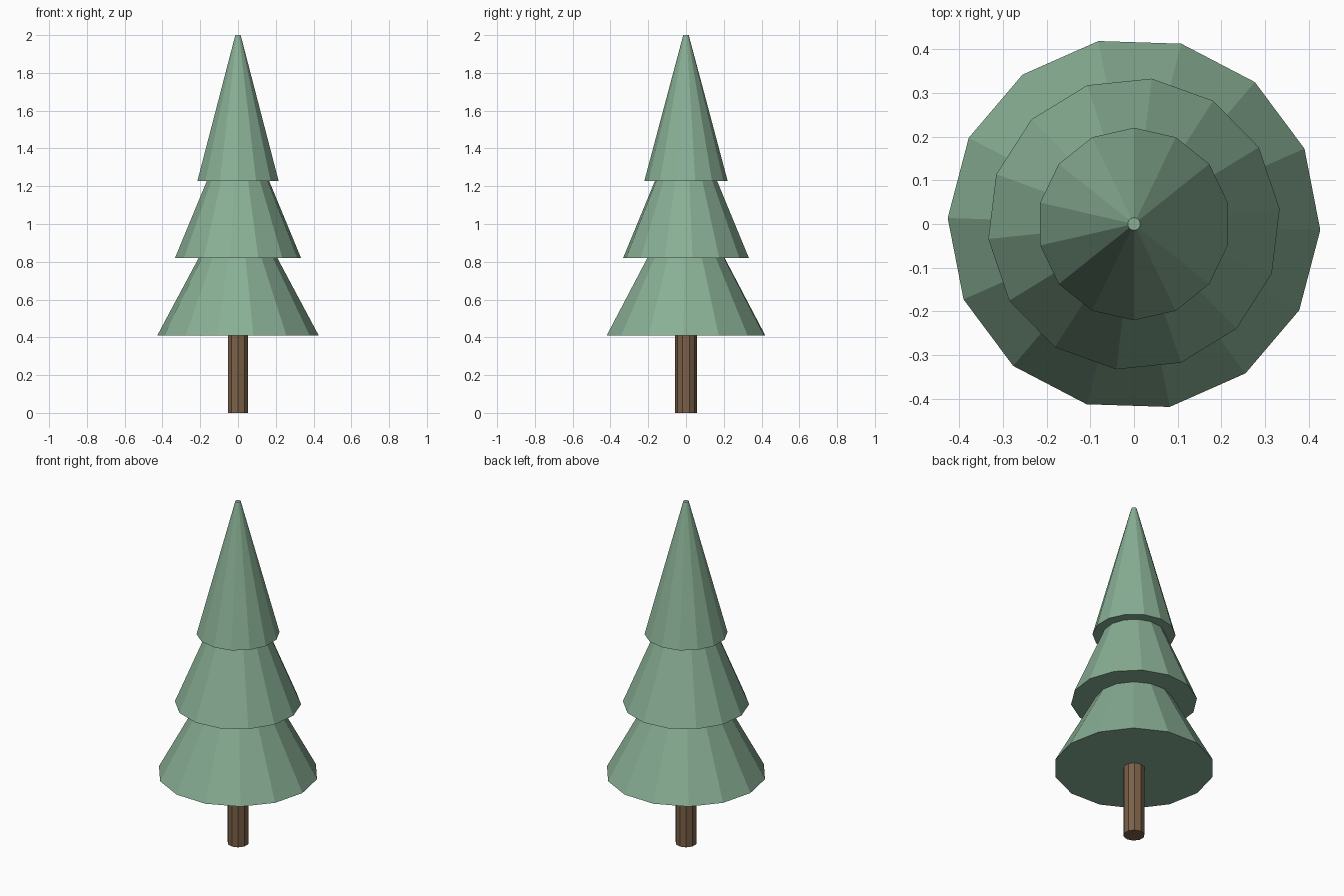
import bpy
from math import radians

if "Cube" in bpy.data.objects:
    bpy.data.objects.remove(bpy.data.objects["Cube"])


def material(name, rgb):
    m = bpy.data.materials.new(name)
    m.diffuse_color = (*rgb, 1)
    m.use_nodes = True
    m.node_tree.nodes["Principled BSDF"].inputs["Base Color"].default_value = m.diffuse_color
    return m


def cone(name, sides, r_base, r_top, z0, z1, turn, mat):
    bpy.ops.mesh.primitive_cone_add(
        vertices=sides, radius1=r_base, radius2=r_top, depth=z1 - z0,
        location=(0, 0, (z0 + z1) / 2), rotation=(0, 0, radians(turn)))
    ob = bpy.context.object
    ob.name = name
    ob.data.materials.append(mat)
    return ob


green = material("foliage_green", (0.25, 0.43, 0.30))
brown = material("bark_brown", (0.20, 0.12, 0.065))

# Trunk, running a little way into the lowest tier
cone("trunk", 10, 0.057, 0.057, 0, 0.45, 0, brown)

# Three overlapping tiers of equal height, each turned a little
TIER_HEIGHT = 0.772
tiers = [
    ("lower_foliage", 0.427, 0.411, -14.7),
    ("middle_foliage", 0.3355, 0.82, -7),
    ("upper_foliage", 0.2205, 1.228, 0),
]
for name, radius, z, turn in tiers:
    cone(name, 14, radius, 0.0145, z, z + TIER_HEIGHT, turn, green)
